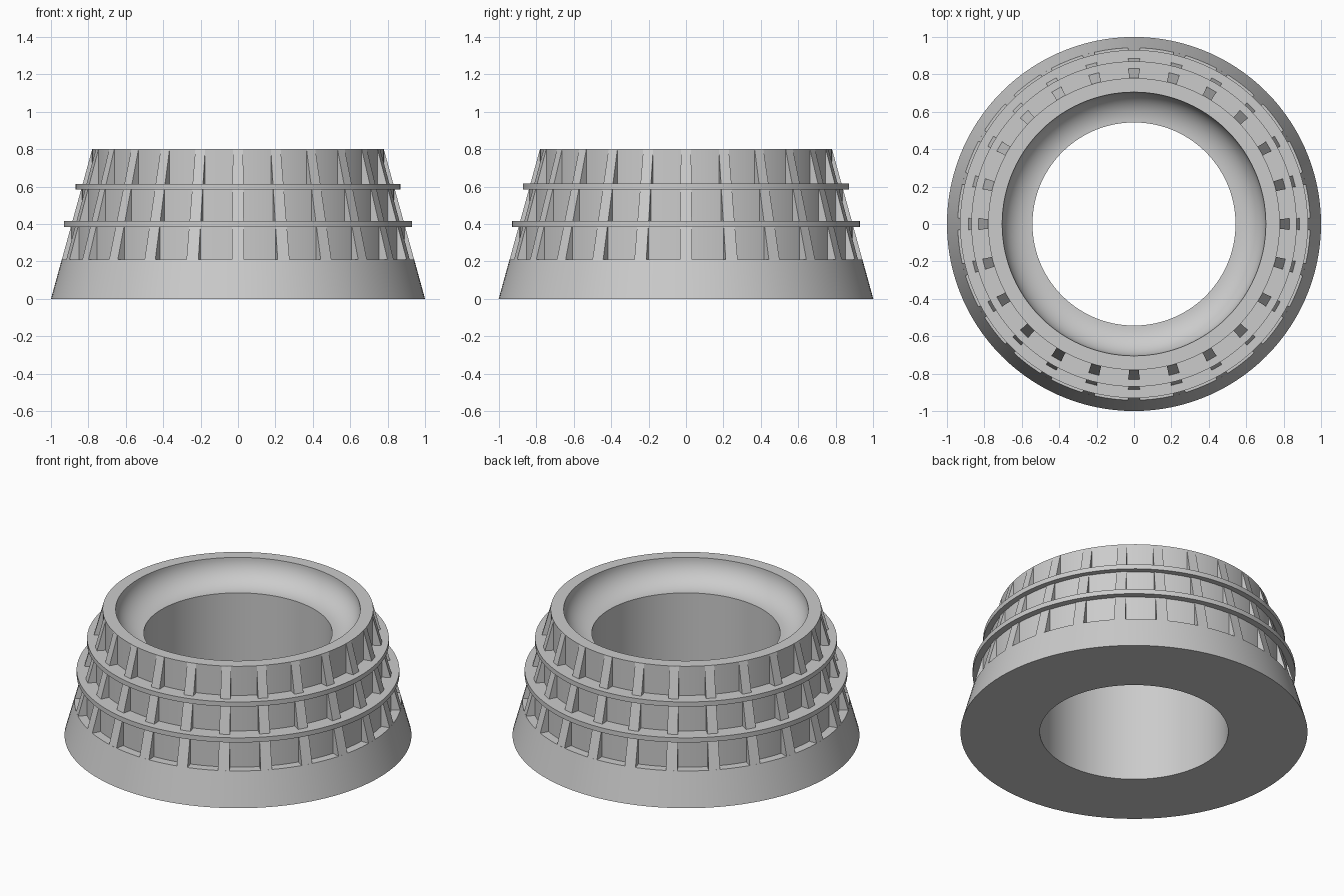
import bpy, bmesh, math
from mathutils import Matrix

cube = bpy.data.objects.get("Cube")
if cube:
    bpy.data.objects.remove(cube, do_unlink=True)

SEGMENTS = 120
RIB_COUNT = 24

# One plain grey for everything
grey = bpy.data.materials.new("light_grey")
grey.use_nodes = True
colour = (0.6, 0.6, 0.6, 1)
grey.diffuse_color = colour
grey.node_tree.nodes["Principled BSDF"].inputs["Base Color"].default_value = colour


def cone_radius(z):
    return 1 - 0.275 * z


def finish(name, bm, smooth=True):
    bmesh.ops.recalc_face_normals(bm, faces=bm.faces)
    mesh = bpy.data.meshes.new(name)
    bm.to_mesh(mesh)
    bm.free()
    mesh.materials.append(grey)
    obj = bpy.data.objects.new(name, mesh)
    bpy.context.collection.objects.link(obj)
    if smooth:
        bpy.ops.object.select_all(action="DESELECT")
        obj.select_set(True)
        bpy.context.view_layer.objects.active = obj
        bpy.ops.object.shade_smooth_by_angle(angle=math.radians(25))
    return obj


def lathe(name, profile):
    """Revolve a closed (radius, z) profile around the z axis."""
    bm = bmesh.new()
    rings = []
    for i in range(SEGMENTS):
        a = math.tau * i / SEGMENTS
        rings.append([bm.verts.new((r * math.cos(a), r * math.sin(a), z))
                      for r, z in profile])
    n = len(profile)
    for i, ring in enumerate(rings):
        after = rings[(i + 1) % SEGMENTS]
        for k in range(n):
            m = (k + 1) % n
            bm.faces.new((ring[k], after[k], after[m], ring[m]))
    return finish(name, bm)


# Tiers between the rings, as (bottom, top)
tiers = [(0.21, 0.4), (0.4, 0.6), (0.6, 0.8)]

# Body: sloped base, stepped upright walls, concave seat and straight bore
profile = [(0.543, 0), (1, 0), (cone_radius(0.21), 0.21)]
for low, high in tiers:
    wall = cone_radius(high)
    profile += [(wall, low), (wall, high)]
STEPS = 16
for i in range(STEPS + 1):
    a = math.pi / 2 * i / STEPS
    profile.append((0.543 + 0.162 * math.cos(a), 0.8 - 0.15 * math.sin(a)))
lathe("body", profile)

# Flat rings covering the wall steps
for name, radius, z in (("lower_ring", 0.93, 0.4), ("upper_ring", 0.87, 0.6)):
    lathe(name, [(0.75, z - 0.015), (radius, z - 0.015),
                 (radius, z + 0.015), (0.75, z + 0.015)])

# Wedge ribs running down the outside of each tier
for name, (low, high) in zip(("lower_ribs", "middle_ribs", "upper_ribs"), tiers):
    bm = bmesh.new()
    wall = cone_radius(high)
    section = [(wall, high), (cone_radius(low), low), (wall - 0.01, low)]
    for i in range(RIB_COUNT):
        turn = math.tau * i / RIB_COUNT
        sides = []
        for offset in (-2, 2):
            spin = Matrix.Rotation(turn + math.radians(offset), 3, "Z")
            sides.append([bm.verts.new(spin @ Matrix.Diagonal((r, 1, z)).col[0]
                                       + Matrix.Diagonal((r, 1, z)).col[2])
                          for r, z in section])
        left, right = sides
        bm.faces.new(left)
        bm.faces.new(right[::-1])
        for k in range(3):
            m = (k + 1) % 3
            bm.faces.new((left[k], right[k], right[m], left[m]))
    finish(name, bm, smooth=False)
